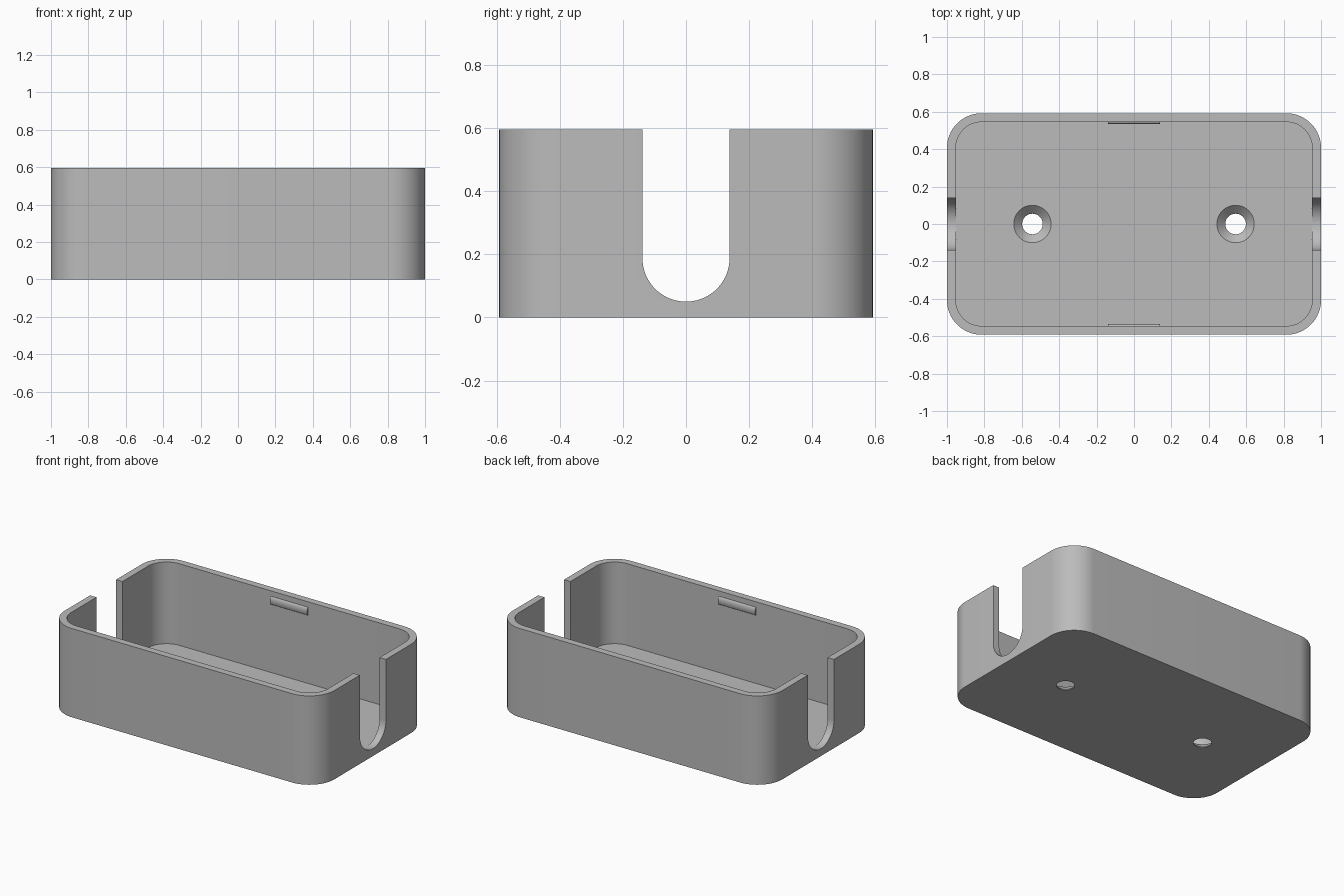
import bpy, bmesh, math

if "Cube" in bpy.data.objects:
    bpy.data.objects.remove(bpy.data.objects["Cube"])

HX, HY, H = 1.0, 0.592, 0.595      # half length, half width, height
WALL, FLOOR, RAD = 0.047, 0.048, 0.185

grey = bpy.data.materials.new("plain grey")
grey.diffuse_color = (0.5, 0.5, 0.5, 1)
grey.use_nodes = True
grey.node_tree.nodes["Principled BSDF"].inputs["Base Color"].default_value = grey.diffuse_color


def rounded_rect(hx, hy, r, n=16):
    pts = []
    for i, (sx, sy) in enumerate([(1, 1), (-1, 1), (-1, -1), (1, -1)]):
        for k in range(n + 1):
            a = math.pi / 2 * (i + k / n)
            pts.append((sx * (hx - r) + r * math.cos(a), sy * (hy - r) + r * math.sin(a)))
    return pts


def circle(r, n=48):
    return [(r * math.cos(2 * math.pi * k / n), r * math.sin(2 * math.pi * k / n)) for k in range(n)]


def loft(name, rings):
    """Closed solid through a stack of equal-length 3D rings."""
    bm = bmesh.new()
    loops = [[bm.verts.new(p) for p in ring] for ring in rings]
    for a, b in zip(loops, loops[1:]):
        for i in range(len(a)):
            j = (i + 1) % len(a)
            bm.faces.new((a[i], a[j], b[j], b[i]))
    bm.faces.new(loops[0][::-1])
    bm.faces.new(loops[-1])
    bmesh.ops.recalc_face_normals(bm, faces=bm.faces)
    me = bpy.data.meshes.new(name)
    bm.to_mesh(me)
    bm.free()
    me.materials.append(grey)
    ob = bpy.data.objects.new(name, me)
    bpy.context.collection.objects.link(ob)
    return ob


def at_z(pts, z, x=0):
    return [(px + x, py, z) for px, py in pts]


def at_x(pts, x):
    return [(x, py, pz) for py, pz in pts]


# Outer body
outer = rounded_rect(HX, HY, RAD)
box = loft("open_box", [at_z(outer, 0), at_z(outer, H)])

# Cutters: cavity, cable slot through both ends, countersunk screw holes
inner = rounded_rect(HX - WALL, HY - WALL, RAD - WALL)
cutters = [loft("cavity_cutter", [at_z(inner, FLOOR), at_z(inner, H + 0.2)])]

sr, sz = 0.138, 0.188
slot = [(sr * math.cos(a), sz + sr * math.sin(a))
        for a in [math.pi + math.pi * k / 40 for k in range(41)]]
slot += [(sr, H + 0.1), (-sr, H + 0.1)]
cutters.append(loft("slot_cutter", [at_x(slot, -1.2), at_x(slot, 1.2)]))

for side, x in (("left", -0.543), ("right", 0.543)):
    cutters.append(loft(side + "_screw_hole_cutter", [
        at_z(circle(0.055), -0.1, x), at_z(circle(0.055), 0.004, x),
        at_z(circle(0.1), FLOOR, x), at_z(circle(0.1), 0.1, x)]))

for c in cutters:
    m = box.modifiers.new(c.name, 'BOOLEAN')
    m.operation, m.solver, m.object = 'DIFFERENCE', 'EXACT', c
bpy.context.view_layer.objects.active = box
box.select_set(True)
for c in cutters:
    bpy.ops.object.modifier_apply(modifier=c.name)
for c in cutters:
    bpy.data.objects.remove(c)

# Snap ridges inside the long walls
parts = [box]
for side, s in (("front", -1), ("back", 1)):
    ridge = [(s * (HY - WALL) + 0.011 * y, 0.532 + 0.027 * z) for y, z in circle(1, 32)]
    parts.append(loft(side + "_snap_ridge", [at_x(ridge, -0.138), at_x(ridge, 0.138)]))

for p in parts:
    bpy.ops.object.select_all(action='DESELECT')
    p.select_set(True)
    bpy.context.view_layer.objects.active = p
    bpy.ops.object.shade_smooth_by_angle(angle=math.radians(30))
